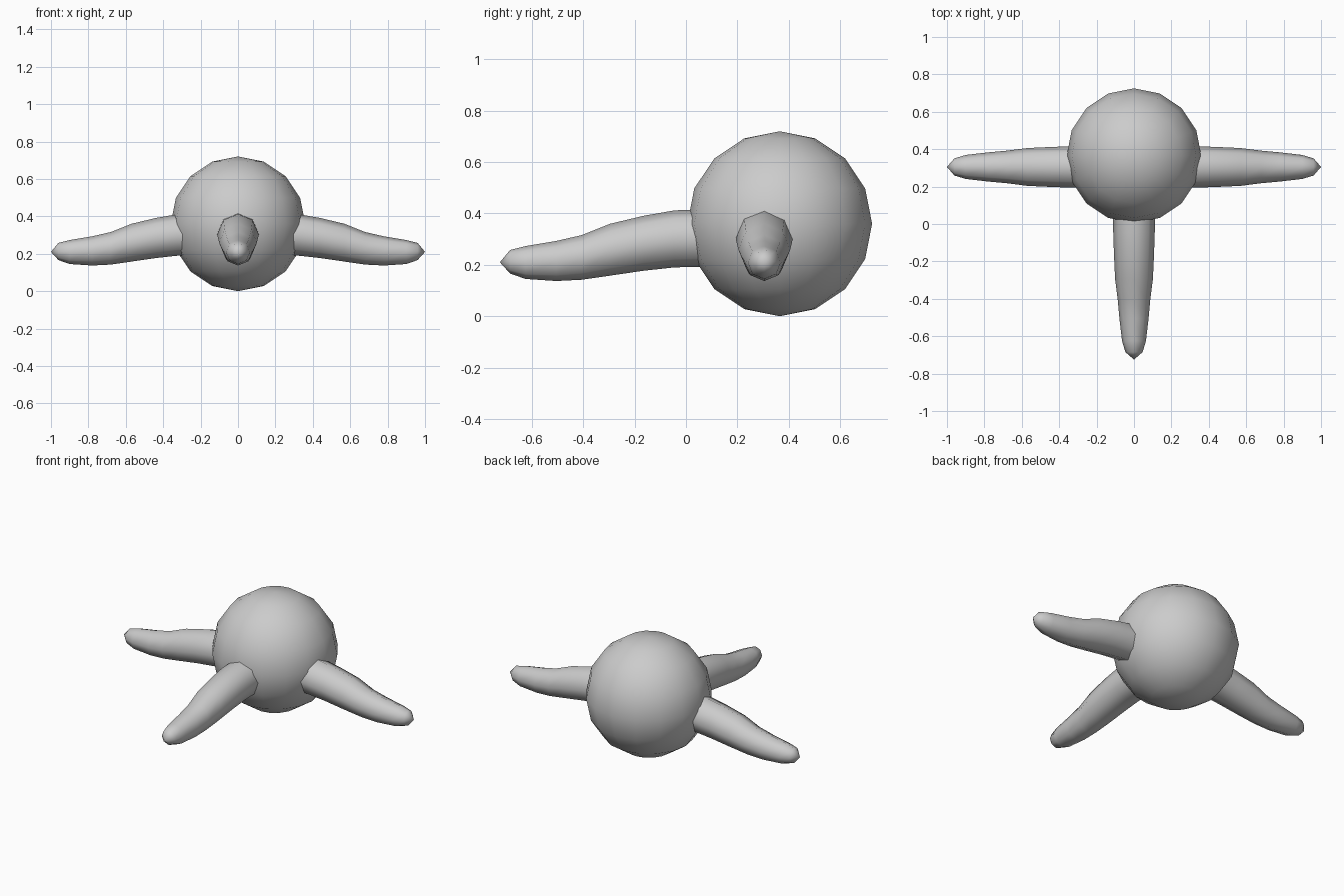
import bpy, bmesh
from math import sin, cos, pi
from mathutils import Matrix

if "Cube" in bpy.data.objects:
    bpy.data.objects.remove(bpy.data.objects["Cube"])

# Round body
bpy.ops.mesh.primitive_uv_sphere_add(segments=16, ring_count=8, radius=0.36,
                                     location=(0, 0.365, 0.36))
body = bpy.context.object
body.name = "body"
bpy.ops.object.shade_smooth()

# Tapered, drooping limb profile: distance outward, centre height, radius
LIMB = [(0.20, 0.305, 0.112), (0.32, 0.301, 0.111), (0.44, 0.284, 0.107),
        (0.57, 0.259, 0.101), (0.68, 0.229, 0.087), (0.78, 0.215, 0.078),
        (0.90, 0.209, 0.064), (0.96, 0.212, 0.046)]
SIDES = 8


def limb(name, angle, origin):
    bm = bmesh.new()
    rings = []
    for s, z, r in LIMB:
        rings.append([bm.verts.new((s, r * sin(2 * pi * k / SIDES),
                                    z + r * cos(2 * pi * k / SIDES)))
                      for k in range(SIDES)])
    tip = bm.verts.new((1.0, 0, 0.21))
    for a, b in zip(rings, rings[1:]):
        for k in range(SIDES):
            n = (k + 1) % SIDES
            bm.faces.new((a[k], a[n], b[n], b[k]))
    for k in range(SIDES):
        bm.faces.new((rings[-1][k], rings[-1][(k + 1) % SIDES], tip))
    bm.faces.new(rings[0])
    bmesh.ops.recalc_face_normals(bm, faces=bm.faces)
    bmesh.ops.transform(bm, matrix=Matrix.Translation(origin) @ Matrix.Rotation(angle, 4, 'Z'),
                        verts=bm.verts)
    for f in bm.faces:
        f.smooth = len(f.verts) < SIDES
    mesh = bpy.data.meshes.new(name)
    bm.to_mesh(mesh)
    bm.free()
    obj = bpy.data.objects.new(name, mesh)
    bpy.context.collection.objects.link(obj)


# Two side limbs and one front limb
limb("right_limb", 0, (0, 0.305, 0))
limb("left_limb", pi, (0, 0.305, 0))
limb("front_limb", -pi / 2, (0, 0.275, 0))
